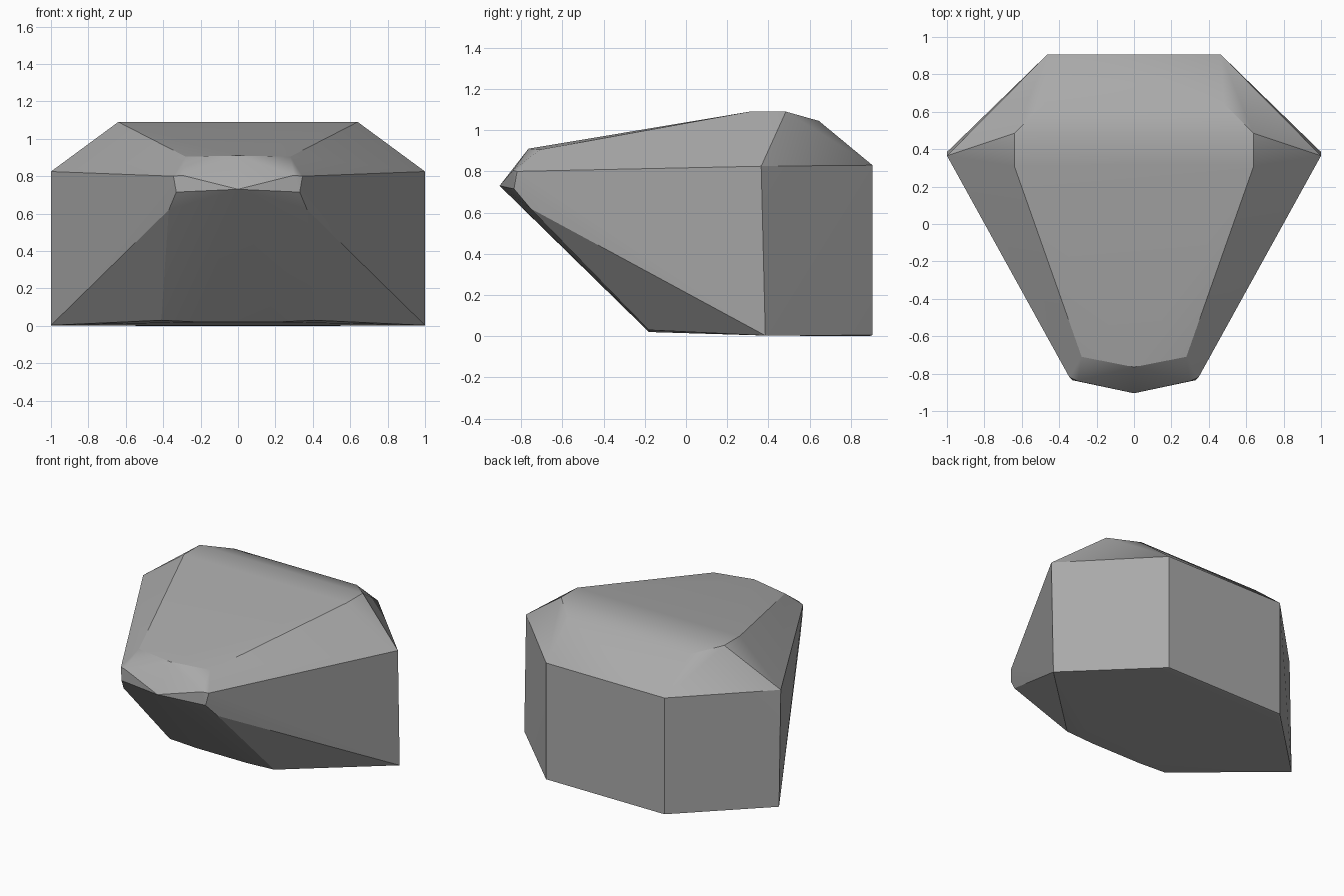
import bpy, bmesh, math

cube = bpy.data.objects.get("Cube")
if cube:
    bpy.data.objects.remove(cube, do_unlink=True)

# Stone colour
stone = bpy.data.materials.new("stone grey")
stone.use_nodes = True
grey = (0.4, 0.4, 0.4, 1)
stone.diffuse_color = grey
stone.node_tree.nodes["Principled BSDF"].inputs["Base Color"].default_value = grey

# Corners of the left half; each is mirrored to the right
back = [(.465, .905, .83), (.465, .905, .005), (.48, .645, 1.045)]
top = [(.64, .31, 1.09), (.64, .485, 1.09)]
side = [(1, .365, .825), (1, .385, .003)]
nose = [(.28, -.71, .905), (0, -.765, .91), (.3, -.84, .805), (.345, -.82, .8),
        (.33, -.835, .715), (.37, -.755, .62), (0, -.905, .73)]
belly = [(.41, -.18, .03), (.2, -.18, .02), (.4, .38, 0), (.46, .89, 0)]

# Boulder as the convex skin of its corners
bm = bmesh.new()
for x, y, z in back + top + side + nose + belly:
    for s in ((1, -1) if x else (1,)):
        bm.verts.new((s * x, y, z))
hull = bmesh.ops.convex_hull(bm, input=bm.verts[:])
loose = {g for g in hull["geom_interior"] + hull["geom_unused"]
         if isinstance(g, bmesh.types.BMVert)}
bmesh.ops.delete(bm, geom=list(loose), context="VERTS")
bmesh.ops.dissolve_limit(bm, angle_limit=math.radians(1),
                         verts=bm.verts[:], edges=bm.edges[:])
bmesh.ops.recalc_face_normals(bm, faces=bm.faces[:])
mesh = bpy.data.meshes.new("boulder")
bm.to_mesh(mesh)
bm.free()
mesh.materials.append(stone)
boulder = bpy.data.objects.new("boulder", mesh)
bpy.context.collection.objects.link(boulder)

# Soften the gentle edges, keep the strong ones crisp
bpy.ops.object.select_all(action="DESELECT")
boulder.select_set(True)
bpy.context.view_layer.objects.active = boulder
bpy.ops.object.shade_smooth_by_angle(angle=math.radians(24))
weighted = boulder.modifiers.new("even shading", "WEIGHTED_NORMAL")
weighted.keep_sharp = True
